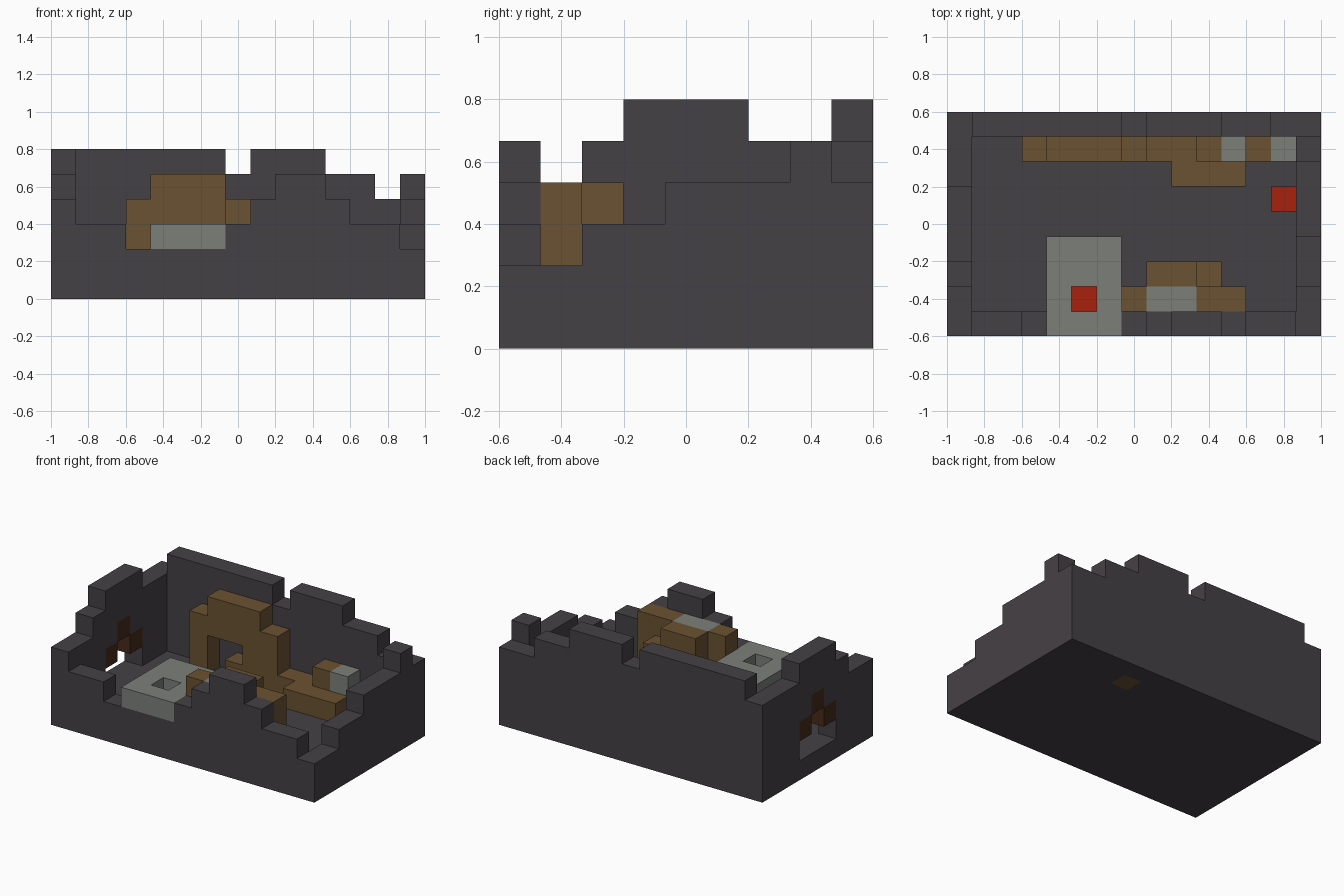
import bpy
import bmesh
from mathutils import Vector

S = 2 / 15          # size of one block
NX, NY = 15, 9      # footprint in blocks

cube = bpy.data.objects.get("Cube")
if cube:
    bpy.data.objects.remove(cube, do_unlink=True)


def material(name, rgb):
    lin = [(c / 255 / 12.92) if c < 11 else ((c / 255 + 0.055) / 1.055) ** 2.4 for c in rgb]
    m = bpy.data.materials.new(name)
    m.use_nodes = True
    m.diffuse_color = (*lin, 1)
    bsdf = m.node_tree.nodes["Principled BSDF"]
    bsdf.inputs["Base Color"].default_value = (*lin, 1)
    bsdf.inputs["Roughness"].default_value = 0.9
    return m


STONE = material("dark stone", (69, 65, 70))
WOOD = material("brown wood", (106, 82, 50))
GREY = material("pale grey stone", (123, 127, 121))
RED = material("ember red", (167, 33, 14))
DARK = material("dark brown wood", (70, 42, 27))


def box(x, y, z):
    """Cells in three half-open ranges."""
    return {(i, j, k) for i in range(*x) for j in range(*y) for k in range(*z)}


def column(x, y, top, bottom=1):
    return box((x, x + 1), (y, y + 1), (bottom, top))


def build(name, cells, mat):
    """Make one mesh of the outer faces of a set of block cells."""
    bm = bmesh.new()
    verts = {}

    def vert(p):
        if p not in verts:
            verts[p] = bm.verts.new(((p[0] - NX / 2) * S, (p[1] - NY / 2) * S, p[2] * S))
        return verts[p]

    for cell in sorted(cells):
        for axis in range(3):
            for side in (0, 1):
                near = list(cell)
                near[axis] += 2 * side - 1
                if tuple(near) in cells:
                    continue
                u, v = (axis + 1) % 3, (axis + 2) % 3
                ring = []
                for a, b in ((0, 0), (1, 0), (1, 1), (0, 1)):
                    p = list(cell)
                    p[axis] += side
                    p[u] += a
                    p[v] += b
                    ring.append(vert(tuple(p)))
                bm.faces.new(ring if side else ring[::-1])
    mesh = bpy.data.meshes.new(name)
    bm.to_mesh(mesh)
    bm.free()
    mesh.materials.append(mat)
    obj = bpy.data.objects.new(name, mesh)
    bpy.context.collection.objects.link(obj)
    return obj


# Floor, with one cell left out for the wooden post that reaches the ground
build("floor", box((0, NX), (0, NY), (0, 1)) - {(10, 7, 0)}, STONE)

# Ruined walls from their stepped heights
front = [4, 3, 3, 2, 2, 2, 2, 3, 4, 5, 5, 4, 3, 3, 2]
back = [5] + [6] * 6 + [5] + [6] * 3 + [5, 5, 4, 4]
left = [2, 2, 3, 3, 4, 4, 4, 5, 4]
right = [4, 4, 5, 6, 6, 6, 5, 5, 5]

walls = set()
for i in range(NX):
    walls |= column(i, 0, front[i]) | column(i, NY - 1, back[i])
for j in range(NY):
    walls |= column(0, j, right[j]) | column(NX - 1, j, left[j])

# Arched opening in the side wall, framed in dark wood
frame = {(0, 3, 2), (0, 4, 3), (0, 5, 2)}
opening = box((0, 1), (3, 6), (1, 2)) | {(0, 4, 2)}
build("walls", walls - frame - opening, STONE)
build("opening_frame", frame, DARK)

# Hearth: a square of pale stone with embers in its well
hearth = box((4, 7), (1, 4), (1, 3)) | box((4, 7), (0, 1), (2, 3))
build("hearth", hearth - column(5, 1, 3), GREY)
build("hearth_embers", column(5, 1, 2), RED)

# Wooden arch against the back wall
arch = box((3, 8), (7, 8), (1, 4)) | box((4, 7), (7, 8), (4, 5))
arch -= box((4, 6), (7, 8), (1, 3))
build("wooden_arch", arch | column(5, 7, 2), WOOD)

# Low bench running on from the arch, with a post and pale stones
bench = box((8, 13), (7, 8), (1, 2)) | box((9, 12), (6, 7), (1, 2))
build("bench", (bench | column(10, 7, 3, 0)) - {(11, 7, 1)}, WOOD)
build("bench_stone", column(11, 7, 3), GREY)
build("corner_stone", column(13, 7, 2), GREY)

# Counter behind the front wall, with a pale stone top and a step
counter = box((7, 12), (1, 2), (1, 4)) | box((8, 10), (2, 3), (1, 4))
counter_top = box((8, 10), (1, 2), (3, 4))
build("counter", (counter | column(10, 2, 3)) - counter_top, WOOD)
build("counter_top", counter_top, GREY)

# Single red block by the side wall
build("red_block", column(13, 5, 2), RED)
